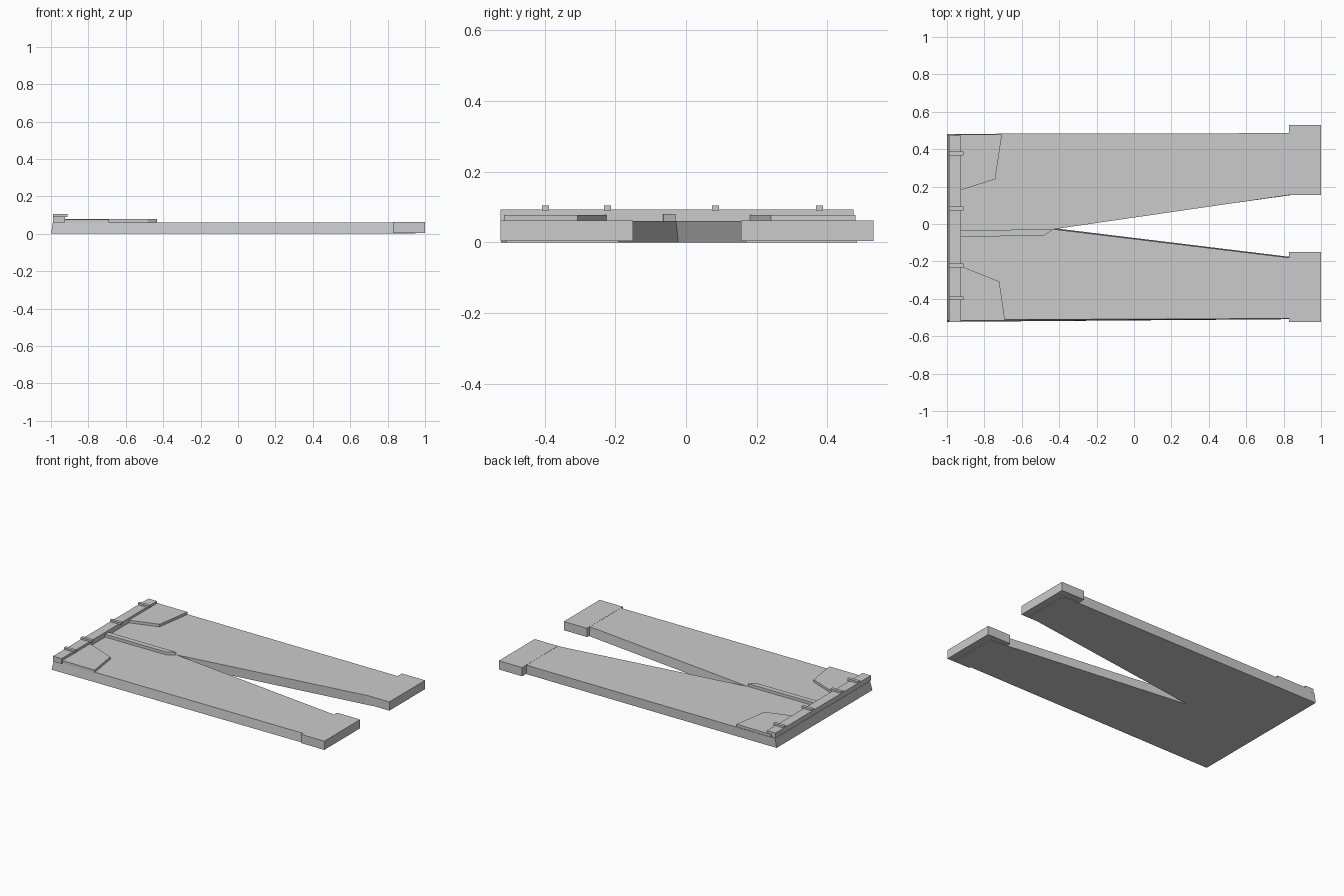
import bpy, bmesh

if "Cube" in bpy.data.objects:
    bpy.data.objects.remove(bpy.data.objects["Cube"])


def prism(name, bottom, z0, z1, top=None):
    """Solid between a bottom outline and a matching top outline."""
    top = top or bottom
    n = len(bottom)
    bm = bmesh.new()
    lo = [bm.verts.new((x, y, z0)) for x, y in bottom]
    hi = [bm.verts.new((x, y, z1)) for x, y in top]
    bm.faces.new(lo[::-1])
    bm.faces.new(hi)
    for i in range(n):
        j = (i + 1) % n
        bm.faces.new((lo[i], lo[j], hi[j], hi[i]))
    bmesh.ops.recalc_face_normals(bm, faces=bm.faces)
    bmesh.ops.triangulate(bm, faces=[f for f in bm.faces if len(f.verts) > 4])
    me = bpy.data.meshes.new(name)
    bm.to_mesh(me)
    bm.free()
    ob = bpy.data.objects.new(name, me)
    bpy.context.collection.objects.link(ob)
    return ob


def box(name, x0, x1, y0, y1, z0, z1):
    return prism(name, [(x0, y0), (x1, y0), (x1, y1), (x0, y1)], z0, z1)


# Flat trouser body with two legs, slightly wider at the base
body_low = [(-1.0, -0.523), (0.95, -0.508), (0.95, -0.19), (-0.43, -0.022),
            (0.83, 0.153), (0.95, 0.17), (0.95, 0.483), (-1.0, 0.48)]
body_top = [(-0.99, -0.512), (0.95, -0.505), (0.95, -0.195), (-0.43, -0.028),
            (0.83, 0.155), (0.95, 0.17), (0.95, 0.486), (-0.99, 0.482)]
prism("trouser_body", body_low, 0.0, 0.061, body_top)

# Leg cuffs
box("cuff_left", 0.83, 1.0, 0.155, 0.53, 0.004, 0.062)
box("cuff_right", 0.83, 1.0, -0.525, -0.15, 0.004, 0.062)

# Waistband and belt loops
box("waistband", -0.988, -0.926, -0.525, 0.474, 0.059, 0.093)
for i, y in enumerate((-0.397, -0.222, 0.083, 0.377)):
    box(f"belt_loop_{i + 1}", -0.99, -0.912, y - 0.01, y + 0.01, 0.09, 0.105)

# Pocket panels tucked under the waistband
prism("pocket_left", [(-0.96, 0.17), (-0.742, 0.24), (-0.706, 0.479), (-0.96, 0.479)], 0.059, 0.078)
prism("pocket_right", [(-0.96, -0.515), (-0.69, -0.515), (-0.72, -0.307), (-0.96, -0.211)], 0.059, 0.077)

# Fly strip with an angled tip
prism("fly", [(-0.95, -0.067), (-0.485, -0.064), (-0.432, -0.03), (-0.485, -0.03), (-0.95, -0.032)], 0.059, 0.08)
